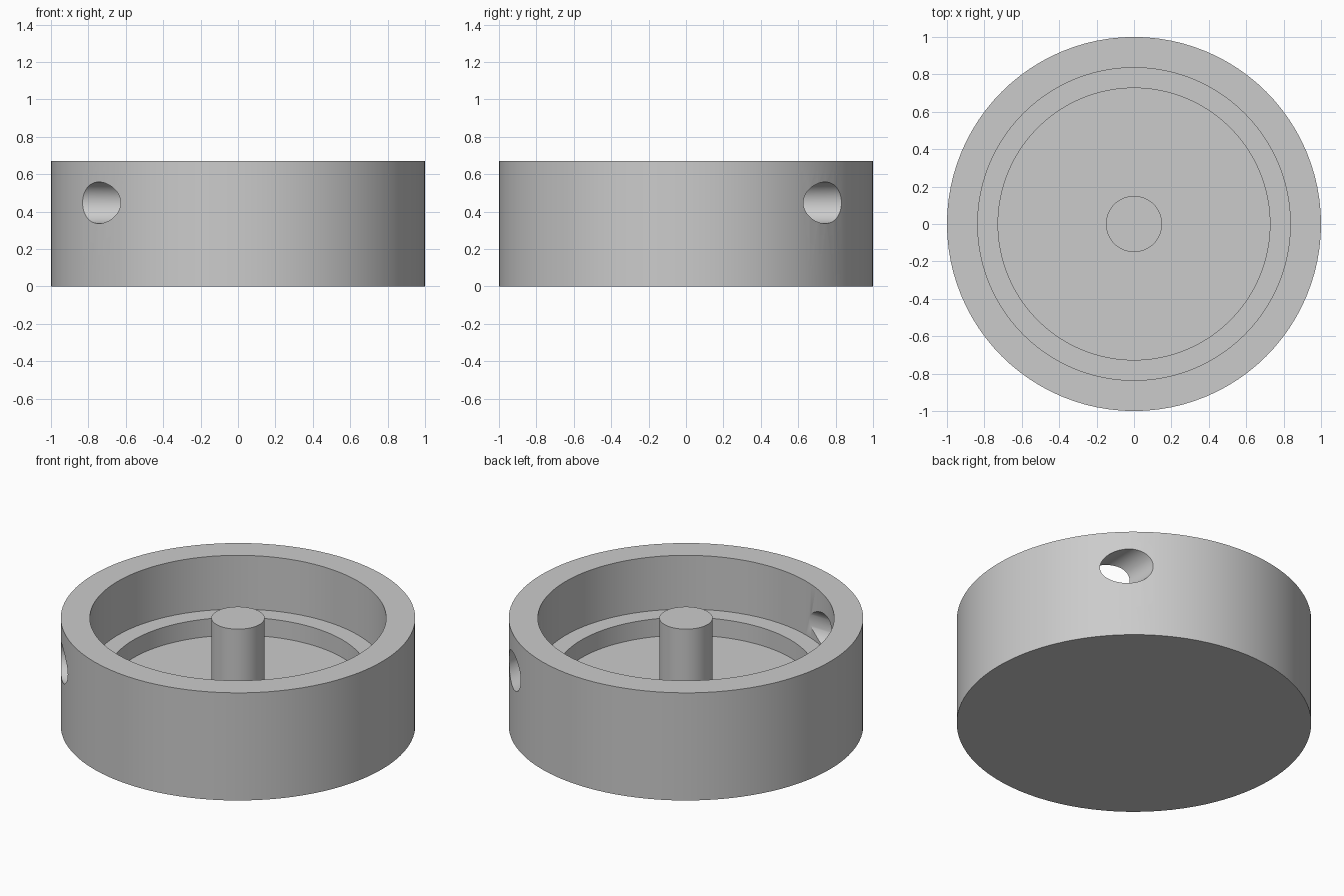
import bpy, bmesh, math
from mathutils import Matrix, Vector

old = bpy.data.objects.get("Cube")
if old:
    bpy.data.objects.remove(old, do_unlink=True)

SIDES = 96
HEIGHT, LEDGE, FLOOR = 0.67, 0.335, 0.224
HOLE_Z, HOLE_R, HOLE_OFFSET = 0.447, 0.111, 0.667

# Material
grey = bpy.data.materials.new("plain grey")
grey.use_nodes = True
colour = (0.6, 0.6, 0.6, 1)
grey.diffuse_color = colour
grey.node_tree.nodes["Principled BSDF"].inputs["Base Color"].default_value = colour


def add_object(name, bm):
    mesh = bpy.data.meshes.new(name)
    bm.to_mesh(mesh)
    bm.free()
    mesh.materials.append(grey)
    obj = bpy.data.objects.new(name, mesh)
    bpy.context.collection.objects.link(obj)
    return obj


def lathe(name, profile):
    """Revolve (radius, height) points around z; closed by end caps."""
    bm = bmesh.new()
    rings = []
    for r, z in profile:
        rings.append([bm.verts.new((r * math.cos(math.tau * i / SIDES),
                                    r * math.sin(math.tau * i / SIDES), z))
                      for i in range(SIDES)])
    for a, b in zip(rings, rings[1:]):
        for i in range(SIDES):
            j = (i + 1) % SIDES
            bm.faces.new((a[i], a[j], b[j], b[i]))
    bm.faces.new(rings[0][::-1])
    bm.faces.new(rings[-1])
    bmesh.ops.recalc_face_normals(bm, faces=bm.faces)
    return add_object(name, bm)


def hole_cutter(name, start, end):
    """Horizontal cylinder between two points."""
    start, end = Vector(start), Vector(end)
    axis = end - start
    bm = bmesh.new()
    turn = axis.to_track_quat('Z', 'Y').to_matrix().to_4x4()
    bmesh.ops.create_cone(bm, cap_ends=True, segments=64, radius1=HOLE_R,
                          radius2=HOLE_R, depth=axis.length,
                          matrix=Matrix.Translation((start + end) / 2) @ turn)
    obj = add_object(name, bm)
    obj.hide_render = True
    return obj


# Round cup with stepped floor and central post
body = lathe("cup_body", [
    (1, 0), (1, HEIGHT), (0.836, HEIGHT), (0.836, LEDGE),
    (0.727, LEDGE), (0.727, FLOOR), (0.15, FLOOR), (0.15, HEIGHT)])

# Two opposite off-centre side ports, each entering the cavity along its wall
cutters = [
    hole_cutter("front_port_cutter", (-1.2, -HOLE_OFFSET, HOLE_Z), (0, -HOLE_OFFSET, HOLE_Z)),
    hole_cutter("back_port_cutter", (HOLE_OFFSET, 1.2, HOLE_Z), (HOLE_OFFSET, 0, HOLE_Z))]

bpy.ops.object.select_all(action='DESELECT')
body.select_set(True)
bpy.context.view_layer.objects.active = body
for cutter in cutters:
    mod = body.modifiers.new("port", 'BOOLEAN')
    mod.operation = 'DIFFERENCE'
    mod.solver = 'EXACT'
    mod.object = cutter
    bpy.ops.object.modifier_apply(modifier=mod.name)
for cutter in cutters:
    bpy.data.objects.remove(cutter, do_unlink=True)

bpy.ops.object.shade_smooth_by_angle(angle=math.radians(30))
